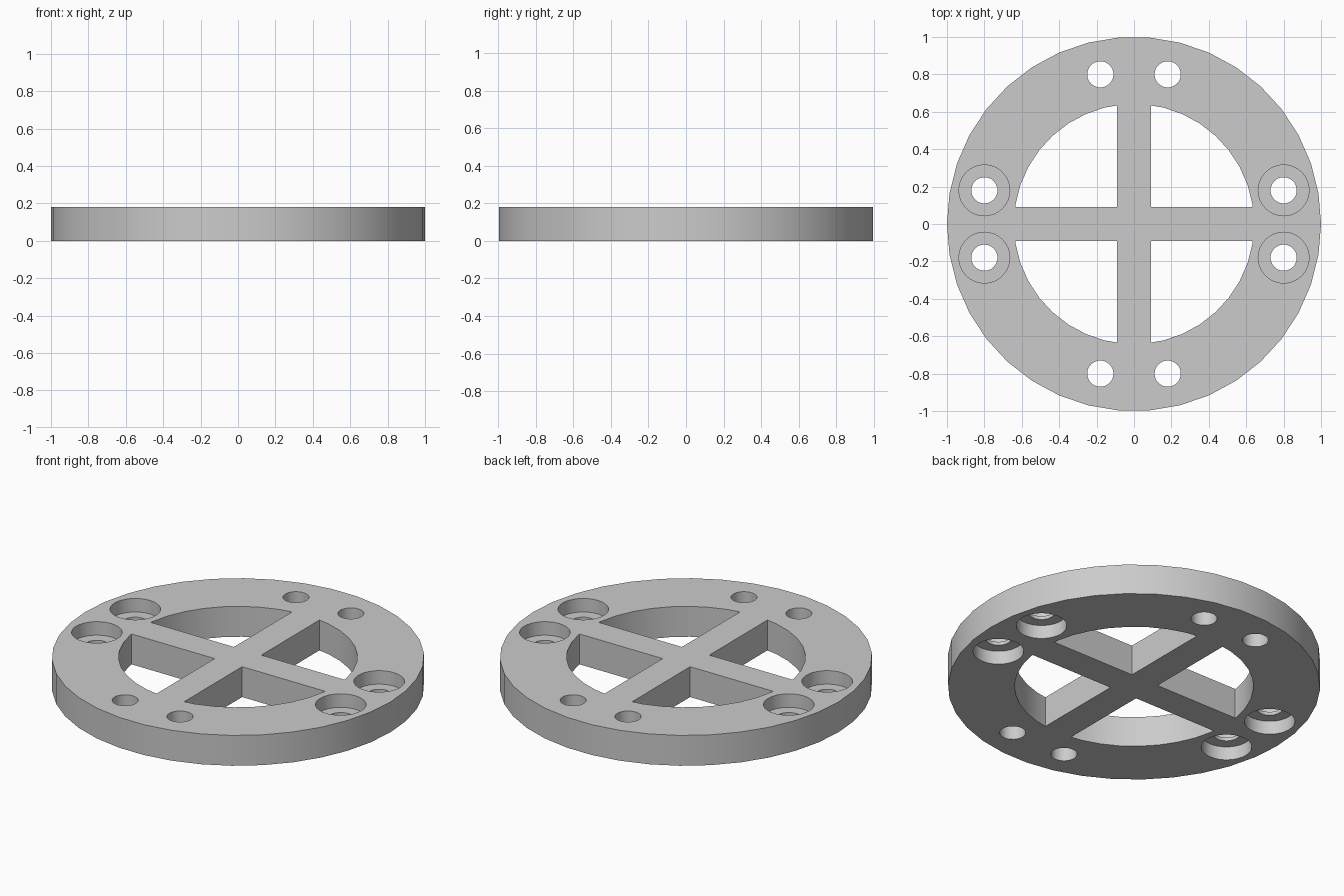
import bpy, math

if "Cube" in bpy.data.objects:
    bpy.data.objects.remove(bpy.data.objects["Cube"])

H = 0.18          # plate thickness
SPOKE = 0.18      # spoke width
SIDES = 38        # facets of the rim


def cylinder(name, r, z0, z1, x=0, y=0, sides=32):
    bpy.ops.mesh.primitive_cylinder_add(vertices=sides, radius=r, depth=z1 - z0,
                                        location=(x, y, (z0 + z1) / 2),
                                        rotation=(0, 0, math.pi / 2))
    ob = bpy.context.object
    ob.name = name
    bpy.ops.object.transform_apply(location=True, rotation=True, scale=True)
    return ob


def box(name, sx, sy, sz):
    bpy.ops.mesh.primitive_cube_add(size=1, location=(0, 0, H / 2))
    ob = bpy.context.object
    ob.name = name
    ob.scale = (sx, sy, sz)
    bpy.ops.object.transform_apply(location=True, rotation=True, scale=True)
    return ob


def cut(target, cutter):
    cutter.hide_render = True
    mod = target.modifiers.new("cut", 'BOOLEAN')
    mod.operation = 'DIFFERENCE'
    mod.solver = 'EXACT'
    mod.object = cutter
    bpy.context.view_layer.objects.active = target
    bpy.ops.object.modifier_apply(modifier=mod.name)
    bpy.data.objects.remove(cutter, do_unlink=True)


# Round plate
plate = cylinder("spoked_flange_plate", 1.0, 0, H, sides=SIDES)

# Four windows: inner disc with the cross of spokes left out
windows = cylinder("window_cutter", 0.642, -0.1, H + 0.1, sides=SIDES)
cut(windows, box("spoke_x", 2, SPOKE, 1))
cut(windows, box("spoke_y", SPOKE, 2, 1))
cut(plate, windows)

# Bolt holes in pairs; the left and right pairs are counterbored on both faces
for a in (-1, 1):
    for b in (-1, 1):
        cut(plate, cylinder("hole", 0.07, -0.1, H + 0.1, 0.18 * a, 0.8 * b))
        x, y = 0.8 * a, 0.18 * b
        cut(plate, cylinder("bore_top", 0.136, 0.10, H + 0.1, x, y))
        cut(plate, cylinder("bore_bottom", 0.136, -0.1, 0.08, x, y))
        cut(plate, cylinder("hole", 0.07, -0.1, H + 0.1, x, y))

# Smooth walls, sharp edges
bpy.ops.object.select_all(action='DESELECT')
plate.select_set(True)
bpy.context.view_layer.objects.active = plate
bpy.ops.object.shade_smooth_by_angle(angle=math.radians(30))
